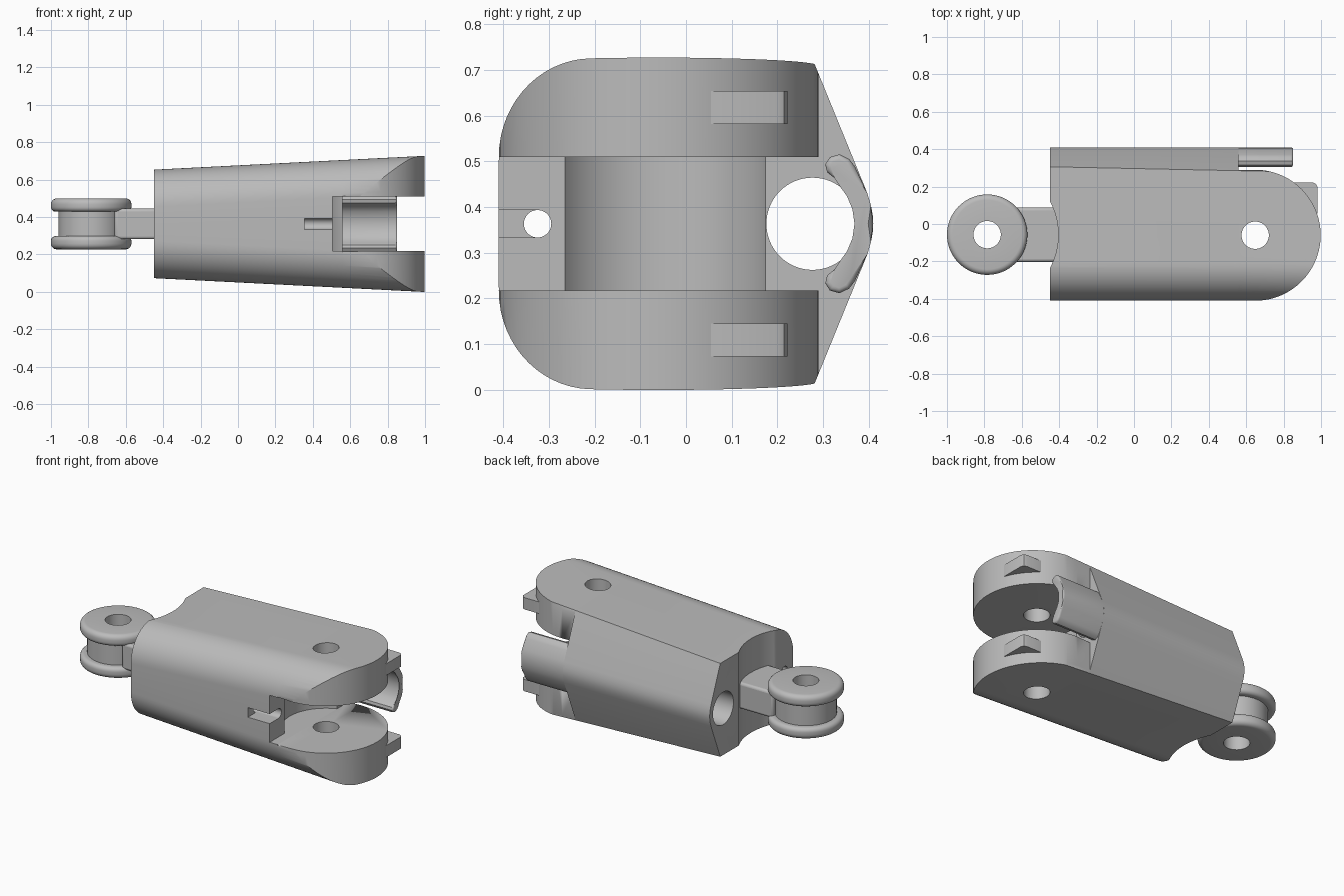
import bpy, bmesh, math
from mathutils import Vector

if bpy.data.objects.get("Cube"):
    bpy.data.objects.remove(bpy.data.objects["Cube"])

MID = 0.363                 # height of the symmetry plane
PIN_X, PIN_Y = 0.648, -0.06  # pivot of the fork
KNUCKLE = (-0.785, -0.057)   # pivot of the knuckle

grey = bpy.data.materials.new("plain grey")
grey.use_nodes = True
grey.diffuse_color = (0.5, 0.5, 0.5, 1)
grey.node_tree.nodes["Principled BSDF"].inputs["Base Color"].default_value = (0.5, 0.5, 0.5, 1)


def finish(name, bm):
    bmesh.ops.recalc_face_normals(bm, faces=bm.faces)
    mesh = bpy.data.meshes.new(name)
    bm.to_mesh(mesh)
    bm.free()
    mesh.materials.append(grey)
    obj = bpy.data.objects.new(name, mesh)
    obj.location.z = MID
    bpy.context.collection.objects.link(obj)
    return obj


def loft(name, start, end, bevel=0.0, bevel_ends=(0, 1)):
    """Solid between two matching loops of points, with optional rounded ends."""
    bm = bmesh.new()
    rings = [[bm.verts.new(p) for p in loop] for loop in (start, end)]
    caps = [bm.faces.new(r) for r in rings]
    n = len(start)
    for i in range(n):
        j = (i + 1) % n
        bm.faces.new((rings[0][i], rings[0][j], rings[1][j], rings[1][i]))
    if bevel:
        edges = [e for k in bevel_ends for e in caps[k].edges]
        bmesh.ops.bevel(bm, geom=edges, offset=bevel, segments=4, profile=0.5, affect='EDGES')
    return finish(name, bm)


def plan(name, pts, z0, z1, bevel=0.0, bevel_ends=(0, 1)):
    return loft(name, [(x, y, z0) for x, y in pts], [(x, y, z1) for x, y in pts], bevel, bevel_ends)


def box(name, x0, x1, y0, y1, z0, z1):
    return plan(name, [(x0, y0), (x1, y0), (x1, y1), (x0, y1)], z0, z1)


def arc(cx, cy, r, a0=0, a1=360, n=64):
    full = a1 - a0 == 360
    angles = [math.radians(a0 + (a1 - a0) * i / (n if full else n - 1)) for i in range(n)]
    return [(cx + r * math.cos(a), cy + r * math.sin(a)) for a in angles]


def rod(name, y, r, x0=-2, x1=2):
    """Round cutter along the length."""
    ring = arc(y, 0, r)
    return loft(name, [(x0, a, b) for a, b in ring], [(x1, a, b) for a, b in ring])


def boolean(obj, cutter, op='DIFFERENCE'):
    mod = obj.modifiers.new("cut", 'BOOLEAN')
    mod.operation, mod.object, mod.solver = op, cutter, 'EXACT'
    cutter.hide_render = True
    bpy.context.view_layer.objects.active = obj
    bpy.ops.object.modifier_apply(modifier=mod.name)
    bpy.data.objects.remove(cutter)


def section(x):
    """Body outline at x: round front, flat top, slanted back with a rounded ridge."""
    h = 0.29 + (x + 0.45) * 0.051
    r = 0.2
    upper = [(-0.41, 0.0)]
    upper += arc(-0.41 + r, h - r, r, 180, 90, 16)
    upper += [(0.397 - (h - 0.067) / 2.45, h), (0.397, 0.067), (0.405, 0.04), (0.409, 0.018)]
    lower = [(y, -z) for y, z in reversed(upper[1:])]
    return [(x, y, z) for y, z in upper + [(0.41, 0.0)] + lower]


# Main body with cord channels, scoop and pulley pocket
body = loft("body", section(-0.45), section(0.56))
cutters = [
    plan("scoop", arc(*KNUCKLE, 0.38, n=96), -1, 1),
    plan("pocket", arc(PIN_X, PIN_Y, 0.25, n=96), -0.146, 0.146),
    box("front_opening", 0.505, 0.8, -0.6, -0.1, -0.146, 0.146),
    rod("back_channel", 0.277, 0.101),
    rod("front_channel", -0.325, 0.03),
    box("front_slot", 0.355, 0.8, -0.6, -0.325, -0.03, 0.03),
]
for c in cutters:
    boolean(body, c)

# Fork prongs with pin holes and stop tabs
outline = [(0.35, PIN_Y - 0.35)] + arc(PIN_X, PIN_Y, 0.35, -90, 90, 48) + [(0.35, PIN_Y + 0.35)]
tab = [(0.75, 0.055), (0.98, 0.055), (0.98, 0.2), (0.972, 0.215), (0.955, 0.222), (0.83, 0.222)]
parts = [body]
for side, s in (("upper", 1), ("lower", -1)):
    prong = loft(side + "_prong", section(0.56), section(1.01))
    boolean(prong, plan("prong_shape", outline, s * 0.146, s * 0.6, 0.025, (0,)), 'INTERSECT')
    boolean(prong, plan("pin_hole", arc(PIN_X, PIN_Y, 0.073), -1, 1))
    parts += [prong, plan(side + "_stop_tab", tab, s * 0.218, s * 0.291)]

# Curved cord guard behind the fork
half = [(0.375, 0.035), (0.362, 0.066), (0.346, 0.088), (0.325, 0.1), (0.309, 0.113),
        (0.305, 0.13), (0.315, 0.146), (0.336, 0.152), (0.357, 0.142), (0.37, 0.125),
        (0.397, 0.067), (0.405, 0.04)]
guard = [(0.38, 0)] + half + [(0.41, 0)] + [(y, -z) for y, z in reversed(half)]
parts.append(loft("cord_guard", [(0.55, y, z) for y, z in guard],
                  [(0.85, y, z) for y, z in guard], 0.011, (1,)))

# Neck joining the body to the knuckle
neck = box("neck", -0.66, -0.38, -0.203, 0.088, -0.082, 0.082)
mod = neck.modifiers.new("round", 'BEVEL')
mod.width, mod.segments = 0.015, 3
parts.append(neck)

# Grooved knuckle, turned around its pin hole
rim = [(0.073, 0.136)] + arc(0.185, 0.106, 0.03, 90, 0, 6) \
    + arc(0.19, 0.09, 0.025, 0, -90, 6) + [(0.174, 0.065)]
profile = rim + [(r, -z) for r, z in reversed(rim)]
bm = bmesh.new()
verts = [bm.verts.new((KNUCKLE[0] + r, KNUCKLE[1], z)) for r, z in profile]
edges = [bm.edges.new((verts[i - 1], verts[i])) for i in range(len(verts))]
bmesh.ops.spin(bm, geom=verts + edges, cent=Vector((*KNUCKLE, 0)), axis=(0, 0, 1),
               angle=math.tau, steps=64, use_merge=True)
bmesh.ops.remove_doubles(bm, verts=bm.verts, dist=0.0001)
parts.append(finish("knuckle", bm))

# Smooth the rounded surfaces, keep the hard edges
bpy.ops.object.select_all(action='DESELECT')
for p in parts:
    p.select_set(True)
bpy.context.view_layer.objects.active = body
bpy.ops.object.shade_smooth_by_angle(angle=math.radians(30))
